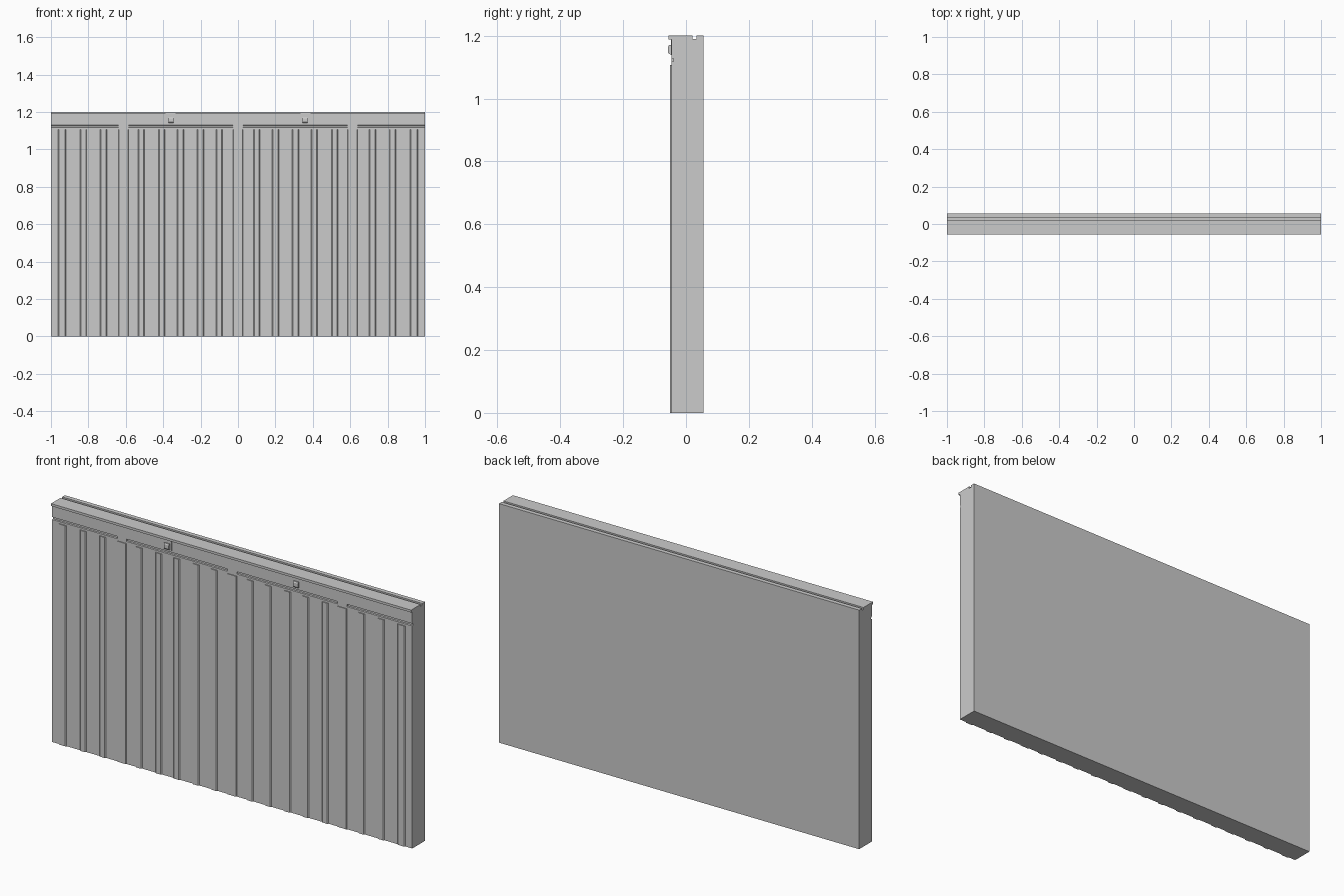
import bpy, bmesh

if "Cube" in bpy.data.objects:
    bpy.data.objects.remove(bpy.data.objects["Cube"])

FRONT = -0.046   # main front face of the panel


def prism(name, pts, place, axis_vec):
    """Extrude a 2D outline along a vector."""
    bm = bmesh.new()
    f = bm.faces.new([bm.verts.new(place(a, b)) for a, b in pts])
    r = bmesh.ops.extrude_face_region(bm, geom=[f])
    vs = [g for g in r["geom"] if isinstance(g, bmesh.types.BMVert)]
    bmesh.ops.translate(bm, verts=vs, vec=axis_vec)
    bmesh.ops.recalc_face_normals(bm, faces=bm.faces)
    me = bpy.data.meshes.new(name)
    bm.to_mesh(me)
    bm.free()
    ob = bpy.data.objects.new(name, me)
    bpy.context.collection.objects.link(ob)
    return ob


def box(name, x0, x1, y0, y1, z0, z1):
    pts = [(x0, y0), (x1, y0), (x1, y1), (x0, y1)]
    return prism(name, pts, lambda a, b: (a, b, z0), (0, 0, z1 - z0))


def rib(name, cx, w, slope, proud, top):
    """Upright rib with slanted flanks."""
    h = w / 2
    pts = [(cx - h, FRONT + 0.001), (cx - h, FRONT), (cx - h + slope, FRONT - proud),
           (cx + h - slope, FRONT - proud), (cx + h, FRONT), (cx + h, FRONT + 0.001)]
    return prism(name, pts, lambda a, b: (a, b, 0), (0, 0, top))


# Panel: side profile with top lip, top slot and front groove
profile = [(0.055, 0), (0.055, 1.2), (0.033, 1.2), (0.033, 1.19), (0.020, 1.19),
           (0.020, 1.2), (-0.055, 1.2), (-0.055, 1.188), (FRONT, 1.188),
           (FRONT, 1.129), (FRONT + 0.006, 1.127), (FRONT + 0.006, 1.119),
           (FRONT, 1.117), (FRONT, 0)]
prism("wall_panel", profile, lambda a, b: (-1, a, b), (2, 0, 0))

# Wide posts, each bridging the groove above it
for i, x in enumerate((-0.612, 0, 0.612)):
    rib(f"post_{i}", x, 0.052, 0.003, 0.004, 1.107)
    box(f"groove_bridge_{i}", x - 0.026, x + 0.026, FRONT, FRONT + 0.007, 1.116, 1.13)

# Narrow ribs, and latches near the top, on both halves
for s, side in ((-1, "left"), (1, "right")):
    for i, x in enumerate((0.1, 0.2, 0.308, 0.408, 0.517, 0.719, 0.827, 0.941)):
        rib(f"rib_{side}_{i}", s * x, 0.044 if i == 7 else 0.036, 0.005, 0.005, 1.107)
    xa, xb = sorted((s * 0.335, s * 0.388))
    box(f"latch_plate_{side}", xa, xb, FRONT - 0.002, FRONT + 0.001, 1.138, 1.188)
    xa, xb = sorted((s * 0.345, s * 0.372))
    catch = [(FRONT, 1.139), (FRONT - 0.008, 1.142), (FRONT - 0.011, 1.146),
             (FRONT - 0.011, 1.165), (FRONT - 0.008, 1.171), (FRONT, 1.171)]
    prism(f"latch_catch_{side}", catch, lambda a, b: (xa, a, b), (xb - xa, 0, 0))
